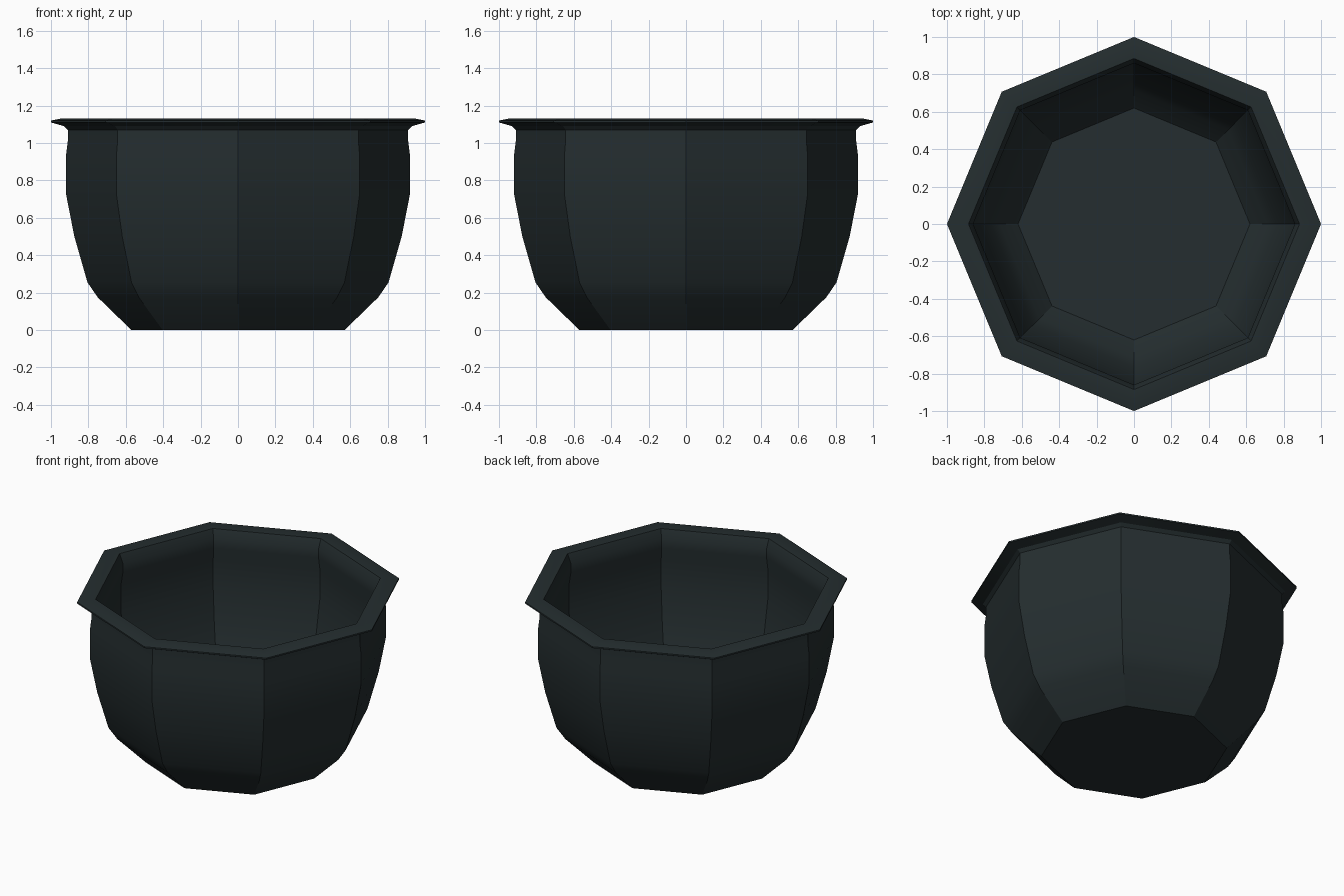
import bpy, bmesh, math

if "Cube" in bpy.data.objects:
    bpy.data.objects.remove(bpy.data.objects["Cube"])

SIDES = 8

# Pot wall profile (radius, height): outside going up, over the rim, down the inside
PROFILE = [
    (0.57, 0.0), (0.75, 0.175), (0.805, 0.255), (0.875, 0.50), (0.92, 0.73),
    (0.92, 0.93), (0.91, 1.01), (0.91, 1.07), (0.93, 1.09),
    (1.0, 1.11), (1.0, 1.12), (0.95, 1.13),
    (0.885, 1.13), (0.86, 1.07), (0.86, 1.01), (0.875, 0.92), (0.875, 0.735),
    (0.835, 0.51), (0.765, 0.275), (0.715, 0.20), (0.62, 0.105),
]


def lathe(name, profile, sides):
    bm = bmesh.new()
    rings = []
    for r, z in profile:
        rings.append([bm.verts.new((r * math.cos(2 * math.pi * i / sides),
                                    r * math.sin(2 * math.pi * i / sides), z))
                      for i in range(sides)])
    for a, b in zip(rings, rings[1:]):
        for i in range(sides):
            j = (i + 1) % sides
            bm.faces.new((a[i], a[j], b[j], b[i]))
    # Underside and inner floor
    bm.faces.new(rings[0][::-1])
    bm.faces.new(rings[-1])
    bmesh.ops.recalc_face_normals(bm, faces=bm.faces)
    mesh = bpy.data.meshes.new(name)
    bm.to_mesh(mesh)
    bm.free()
    obj = bpy.data.objects.new(name, mesh)
    bpy.context.collection.objects.link(obj)
    return obj


# Octagonal pot
pot = lathe("plant_pot", PROFILE, SIDES)
mat = bpy.data.materials.new("dark_slate")
mat.diffuse_color = (0.018, 0.027, 0.029, 1)
mat.use_nodes = True
mat.node_tree.nodes["Principled BSDF"].inputs["Base Color"].default_value = mat.diffuse_color
pot.data.materials.append(mat)

# Smooth up the wall, crisp at the eight corners
bpy.context.view_layer.objects.active = pot
pot.select_set(True)
bpy.ops.object.shade_smooth_by_angle(angle=math.radians(30))
